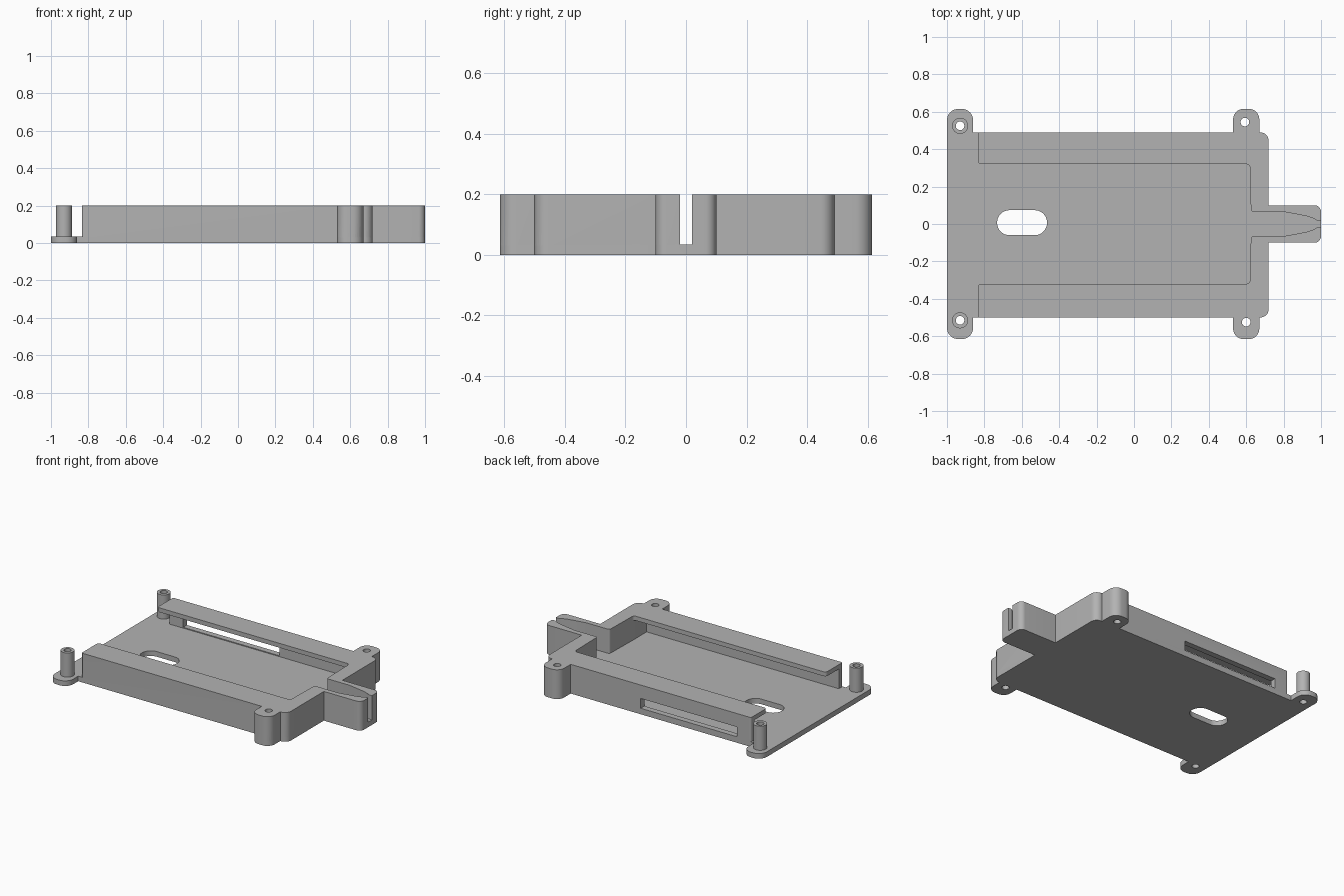
import bpy, bmesh, math
from mathutils import Vector

cube = bpy.data.objects.get("Cube")
if cube:
    bpy.data.objects.remove(cube, do_unlink=True)

grey = bpy.data.materials.new("plain_grey")
grey.use_nodes = True
COLOUR = (0.45, 0.45, 0.45, 1)
grey.diffuse_color = COLOUR
grey.node_tree.nodes["Principled BSDF"].inputs["Base Color"].default_value = COLOUR

FLOOR, TOP, EAR = 0.035, 0.2, 0.615
LIP_UNDER, WALL = 0.17, 0.04


def fillet(points, steps=8):
    """Round every (x, y, radius) corner that has a radius."""
    out = []
    for i, p in enumerate(points):
        c = Vector(p[:2])
        r = p[2] if len(p) > 2 else 0
        if not r:
            out.append(c)
            continue
        a = (Vector(points[i - 1][:2]) - c).normalized()
        b = (Vector(points[(i + 1) % len(points)][:2]) - c).normalized()
        half = a.angle(b) / 2
        centre = c + (a + b).normalized() * (r / math.sin(half))
        start = c + a * (r / math.tan(half)) - centre
        end = c + b * (r / math.tan(half)) - centre
        sweep = start.angle_signed(end)
        t0 = math.atan2(start.y, start.x)
        for k in range(steps + 1):
            t = t0 - sweep * k / steps
            out.append(centre + Vector((math.cos(t), math.sin(t))) * r)
    return out


def prism(name, points, z0, z1):
    bm = bmesh.new()
    face = bm.faces.new([bm.verts.new((p[0], p[1], z0)) for p in points])
    ext = bmesh.ops.extrude_face_region(bm, geom=[face])
    verts = [g for g in ext["geom"] if isinstance(g, bmesh.types.BMVert)]
    bmesh.ops.translate(bm, verts=verts, vec=(0, 0, z1 - z0))
    bmesh.ops.recalc_face_normals(bm, faces=bm.faces[:])
    mesh = bpy.data.meshes.new(name)
    bm.to_mesh(mesh)
    bm.free()
    mesh.materials.append(grey)
    obj = bpy.data.objects.new(name, mesh)
    bpy.context.collection.objects.link(obj)
    return obj


def rect(x0, x1, y0, y1, r=0):
    return fillet([(x0, y0, r), (x1, y0, r), (x1, y1, r), (x0, y1, r)])


def disc(x, y, r, n=32):
    return [(x + r * math.cos(math.tau * k / n), y + r * math.sin(math.tau * k / n))
            for k in range(n)]


def combine(obj, others, operation):
    """Apply booleans, then delete the helper objects."""
    for other in others:
        mod = obj.modifiers.new("boolean", "BOOLEAN")
        mod.operation, mod.solver, mod.object = operation, "EXACT", other
        other.hide_render = True
    graph = bpy.context.evaluated_depsgraph_get()
    mesh = bpy.data.meshes.new_from_object(obj.evaluated_get(graph))
    obj.modifiers.clear()
    obj.data = mesh
    for other in others:
        bpy.data.objects.remove(other, do_unlink=True)


def outer_edge(s, body):
    """Right-hand outer contour of one half, from ear to tongue tip."""
    pts = [(0.53, body), (0.53, EAR, 0.055), (0.67, EAR, 0.055), (0.67, body),
           (0.72, body, 0.045), (0.72, 0.1), (1, 0.1, 0.035)]
    return [(p[0], p[1] * s, *p[2:]) for p in pts]


BODY = {1: 0.49, -1: 0.5}

# Base plate outline: left ears, long edges, right ears and tongue
halves = {}
for s in (1, -1):
    ears = [(-1, s * EAR, 0.06), (-0.86, s * EAR, 0.06), (-0.86, s * BODY[s])]
    halves[s] = ears + outer_edge(s, BODY[s])
tray = prism("tray", fillet(halves[1] + halves[-1][::-1]), 0, FLOOR)

# Side walls: overhanging lip on a thin outer wall, thick end and cable channel
walls = []
for s in (1, -1):
    inner = [(1, 0.02), (0.975, 0.02), (0.96, 0.03), (0.92, 0.043), (0.8, 0.065),
             (0.625, 0.065, 0.015), (0.62, 0.32, 0.02), (-0.835, 0.32, 0.02)]
    outline = ([(-0.835, s * BODY[s], 0.012)] + outer_edge(s, BODY[s])
               + [(p[0], p[1] * s, *p[2:]) for p in inner])
    wall = prism("side_wall", fillet(outline), FLOOR - 0.01, TOP)
    ys = sorted((s * 0.3, s * (BODY[s] - WALL)))
    recess = prism("recess_cutter", rect(-0.95, 0.62, *ys), FLOOR - 0.02, LIP_UNDER)
    combine(wall, [recess], "DIFFERENCE")
    walls.append(wall)

# Standoff posts on the left ears
POSTS = [(-0.93, 0.525), (-0.93, -0.515)]
posts = [prism("post", disc(x, y, 0.043), FLOOR - 0.01, TOP) for x, y in POSTS]
combine(tray, walls + posts, "UNION")

# Screw holes, floor slot and back window
cutters = [prism("hole_cutter", disc(x, y, 0.023), -0.1, 0.3)
           for x, y in POSTS + [(0.593, 0.545), (0.6, -0.525)]]
cutters.append(prism("slot_cutter", rect(-0.732, -0.465, -0.06, 0.074, 0.066), -0.1, 0.1))
cutters.append(prism("window_cutter", rect(-0.73, 0, 0.42, 0.55), 0.041, 0.108))
combine(tray, cutters, "DIFFERENCE")

bpy.context.view_layer.objects.active = tray
tray.select_set(True)
bpy.ops.object.shade_smooth_by_angle(angle=math.radians(30))
